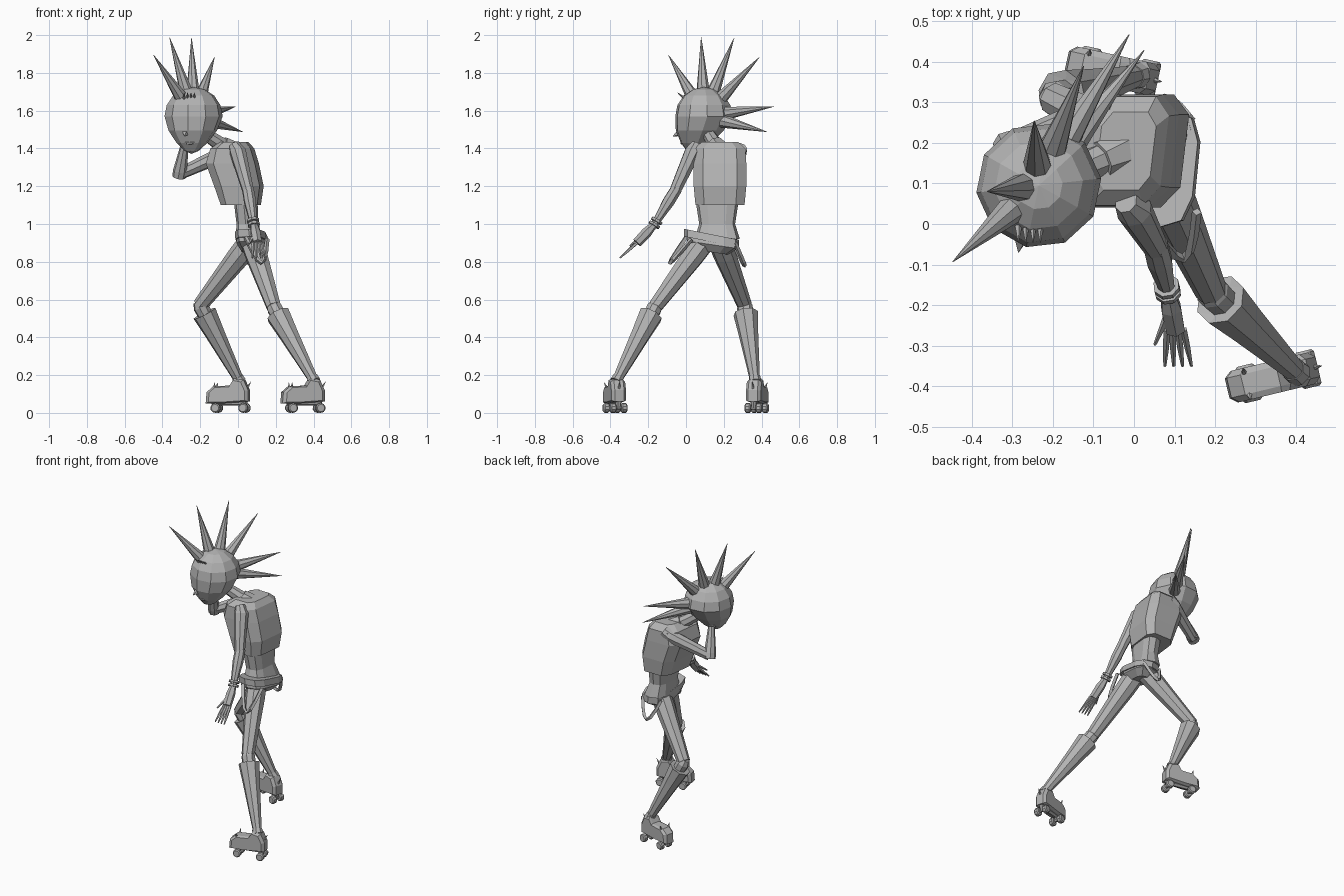
import bpy, bmesh
from math import sin, cos, pi, radians, copysign
from mathutils import Vector, Matrix

if "Cube" in bpy.data.objects:
    bpy.data.objects.remove(bpy.data.objects["Cube"])

UP = Vector((0, 0, 1))
SHADE = (.45, .45, .45, 1)
grey = bpy.data.materials.new("plain_grey")
grey.use_nodes = True
grey.diffuse_color = SHADE
grey.node_tree.nodes["Principled BSDF"].inputs["Base Color"].default_value = SHADE


def finish(bm, name):
    bmesh.ops.recalc_face_normals(bm, faces=bm.faces)
    mesh = bpy.data.meshes.new(name)
    bm.to_mesh(mesh)
    bm.free()
    mesh.materials.append(grey)
    bpy.context.collection.objects.link(bpy.data.objects.new(name, mesh))


def skin(name, rings):
    """Bridge a list of point rings into one closed surface."""
    bm = bmesh.new()
    rows = [[bm.verts.new(point) for point in ring] for ring in rings]
    for lower, upper in zip(rows, rows[1:]):
        for i in range(len(lower)):
            bm.faces.new((lower[i - 1], lower[i], upper[i], upper[i - 1]))
    bm.faces.new(rows[0])
    bm.faces.new(rows[-1])
    finish(bm, name)


def tube(name, points, radii, sides=8):
    """Tapered limb following a path of points."""
    rings = []
    last = len(points) - 1
    for i, (point, radius) in enumerate(zip(points, radii)):
        along = (points[min(i + 1, last)] - points[max(i - 1, 0)]).normalized()
        across = along.cross(Vector((1, 8, 2))).normalized()
        other = along.cross(across)
        angles = [2 * pi * k / sides for k in range(sides)]
        rings.append([point + radius * (across * cos(t) + other * sin(t)) for t in angles])
    skin(name, rings)


def spike(name, base, tip, radius, sides=8):
    tube(name, [base, tip], [radius, .001], sides)


def strap(name, start, end, sag, steps=6):
    """Band hanging in a loop between two points."""
    fractions = [i / steps for i in range(steps + 1)]
    points = [start.lerp(end, t) + sag * sin(pi * t) for t in fractions]
    tube(name, points, [.012] * len(points), sides=4)


def body(name, centre_y, tilt, skew, rows, sides=10, roundness=.65):
    """Stack rounded-box sections: height, centre x, half depth, half width."""
    def squared(value):
        return copysign(abs(value) ** roundness, value)

    rings = []
    for height, centre_x, depth, width in rows:
        ring = []
        for k in range(sides):
            angle = 2 * pi * (k + .5) / sides
            side = width * squared(sin(angle))
            front = centre_x + depth * squared(cos(angle)) + skew * side
            ring.append((front, centre_y + side, height + tilt * side))
        rings.append(ring)
    skin(name, rings)


# Head: faceted ball narrowing to the chin
head = Vector((-.235, .095, 1.57))
bm = bmesh.new()
bmesh.ops.create_uvsphere(bm, u_segments=10, v_segments=8, radius=.155)
for vert in bm.verts:
    if vert.co.z < 0:
        low = -vert.co.z / .155
        narrow = 1 - .42 * low ** 1.5
        vert.co = Vector((vert.co.x * narrow, vert.co.y * narrow - .06 * low, vert.co.z * 1.28))
bmesh.ops.rotate(bm, verts=bm.verts, matrix=Matrix.Rotation(-.2, 3, "Z"))
bmesh.ops.translate(bm, verts=bm.verts, vec=head)
finish(bm, "head")

# Crest: a fan of long spikes from forehead to nape, bowed sideways
forward = Vector((-.67, -.74, 0))
sideways = forward.cross(UP)
for i, degrees in enumerate((49, 77, 105, 133, 173, 191)):
    angle = radians(degrees)
    bow = .12 * sin(pi * (i + .5) / 6)
    reach = (forward * cos(angle) + UP * sin(angle)) * .43 + sideways * bow
    spike(f"hair_spike_{i + 1}", head + reach.normalized() * .125, head + reach, .037)

# Face
face = head + Vector((-.04, -.12, -.085))
spike("nose", face, face + Vector((-.01, -.045, -.02)), .025, sides=4)
mouth = face + Vector((.02, .005, -.055))
corner = Vector((.025, -.005, 0))
tube("lips", [mouth - corner, mouth, mouth + corner], [.004, .011, .004], sides=6)
for i in range(4):
    root = head + Vector((.018 * i - .05, -.1, .095))
    spike(f"eyelash_{i + 1}", root, root + Vector((0, -.04, .03)), .009, sides=4)

# Neck and collar
nape, throat = Vector((-.03, .18, 1.38)), Vector((-.17, .12, 1.475))
tube("neck", [nape, throat], [.045, .034])
tube("collar", [nape, nape.lerp(throat, .4)], [.065, .05])

# Jacket, waist, shorts and belt
body("jacket", .18, 0, .12, [(1.1, .015, .1, .135), (1.2, .005, .125, .145), (1.32, -.03, .135, .145),
                             (1.4, -.03, .11, .14), (1.435, -.02, .07, .1)], sides=8, roundness=.5)
body("waist", .165, 0, .1, [(1.13, .04, .06, .115), (1, .05, .055, .095), (.92, .06, .07, .12)])
body("shorts", .14, -.15, .1, [(.94, .07, .075, .13), (.89, .075, .08, .135), (.85, .07, .05, .08)])
body("belt", .135, -.2, .1, [(.945, .07, .083, .145), (.905, .075, .085, .145)])

# Straps hanging from the belt
strap("left_strap", Vector((.04, 0, .93)), Vector((.155, .03, .92)), Vector((.025, -.1, -.13)))
strap("right_strap", Vector((.01, .25, .9)), Vector((.14, .26, .9)), Vector((0, .055, -.12)))

# Arms
shoulder, elbow, wrist = Vector((0, .035, 1.38)), Vector((.055, -.06, 1.17)), Vector((.083, -.165, 1))
tube("left_upper_arm", [shoulder + Vector((-.02, .02, .04)), shoulder, elbow], [.03, .045, .031])
tube("left_forearm", [elbow.lerp(wrist, -.1), elbow.lerp(wrist, .3), wrist], [.032, .033, .019])
for i in range(2):
    tube(f"bracelet_{i + 1}", [wrist.lerp(elbow, .12 * i + t - .06) for t in (0, .07)], [.033, .033])

shoulder, elbow, cheek = Vector((-.08, .28, 1.37)), Vector((-.31, .19, 1.265)), Vector((-.28, .13, 1.43))
tube("right_upper_arm", [shoulder + Vector((.04, .01, .03)), shoulder, elbow], [.035, .043, .032])
tube("right_forearm", [elbow.lerp(cheek, -.1), elbow.lerp(cheek, .1), cheek], [.036, .037, .02])
tube("right_hand", [cheek, cheek + Vector((.01, -.03, .01)), cheek + Vector((.03, -.06, -.01))],
     [.02, .03, .018], sides=6)

# Left hand with spread fingers
knuckles = Vector((.102, -.26, .9))
tube("left_palm", [wrist, wrist.lerp(knuckles, .45), knuckles], [.018, .028, .026], sides=6)
for i in range(4):
    spread = Vector((i - 1.5, 0, 0))
    base = knuckles + spread * .014
    tip = base + Vector((.007, -.09, -.08)) + spread * .008
    tube(f"left_finger_{i + 1}", [base, base.lerp(tip, .5), tip], [.009, .008, .004], sides=5)
thumb = wrist.lerp(knuckles, .45)
tube("left_thumb", [thumb, thumb + Vector((-.04, -.09, -.07))], [.013, .004], sides=5)


def leg(side, hip, knee, ankle, turn):
    # Thigh, knee and tall flared boot
    cuff = knee.lerp(ankle, .11)
    tube(side + "_thigh", [hip, hip.lerp(knee, .2), knee], [.062, .061, .04])
    tube(side + "_knee", [knee.lerp(ankle, t) for t in (-.05, .02, .3)], [.028, .043, .035])
    tube(side + "_boot_shaft", [cuff.lerp(ankle, t) for t in (.02, 0, .3, 1)], [.05, .066, .053, .027])
    tube(side + "_ankle_cuff", [cuff.lerp(ankle, t) for t in (.96, 1.03)], [.031, .034])

    # Boot foot: side outline extruded across its width with softened edges
    toe_way = Vector((-1, turn, 0)).normalized()
    across = UP.cross(toe_way)
    heel = Vector((ankle.x, ankle.y, 0)) - toe_way * .055

    def place(length, width, height):
        return heel + toe_way * length + across * width + UP * height

    outline = [(0, .06), (0, .12), (.025, .175), (.075, .185), (.1, .145),
               (.19, .14), (.225, .11), (.23, .05), (.14, .05)]
    middle = Vector((.11, .1))
    rings = []
    for width, scale in ((-.04, .85), (-.025, 1), (.025, 1), (.04, .85)):
        shrunk = [middle.lerp(Vector(point), scale) for point in outline]
        rings.append([place(point.x, width, point.y) for point in shrunk])
    skin(side + "_boot_foot", rings)

    # Skate plate, trucks, axles and wheels
    tube(side + "_skate_plate", [place(.02, 0, .055), place(.2, 0, .055)], [.016, .016], sides=6)
    for end, length in (("rear", .025), ("front", .175)):
        hub = place(length, 0, .026)
        tube(f"{side}_{end}_axle", [hub - across * .035, hub + across * .035], [.008, .008], sides=6)
        tube(f"{side}_{end}_truck", [hub, hub + UP * .035], [.01, .018], sides=6)
        for edge, sign in (("inner", -1), ("outer", 1)):
            tube(f"{side}_{end}_{edge}_wheel", [hub + across * (sign * .03 + t) for t in (-.016, -.01, .01, .016)],
                 [.02, .026, .026, .02], sides=10)

    # Boot studs
    spike(side + "_heel_stud", place(.01, 0, .13), place(-.01, 0, .165), .008, sides=5)
    for edge, width in (("inner", -.025), ("outer", .025)):
        spike(f"{side}_{edge}_toe_stud", place(.18, width, .13), place(.18, width * 1.6, .16), .009, sides=5)


leg("left", Vector((.075, .09, .9)), Vector((.19, -.165, .56)), Vector((.4, -.365, .175)), -.24)
leg("right", Vector((.06, .18, .9)), Vector((-.2, .31, .57)), Vector((.005, .365, .175)), .22)
